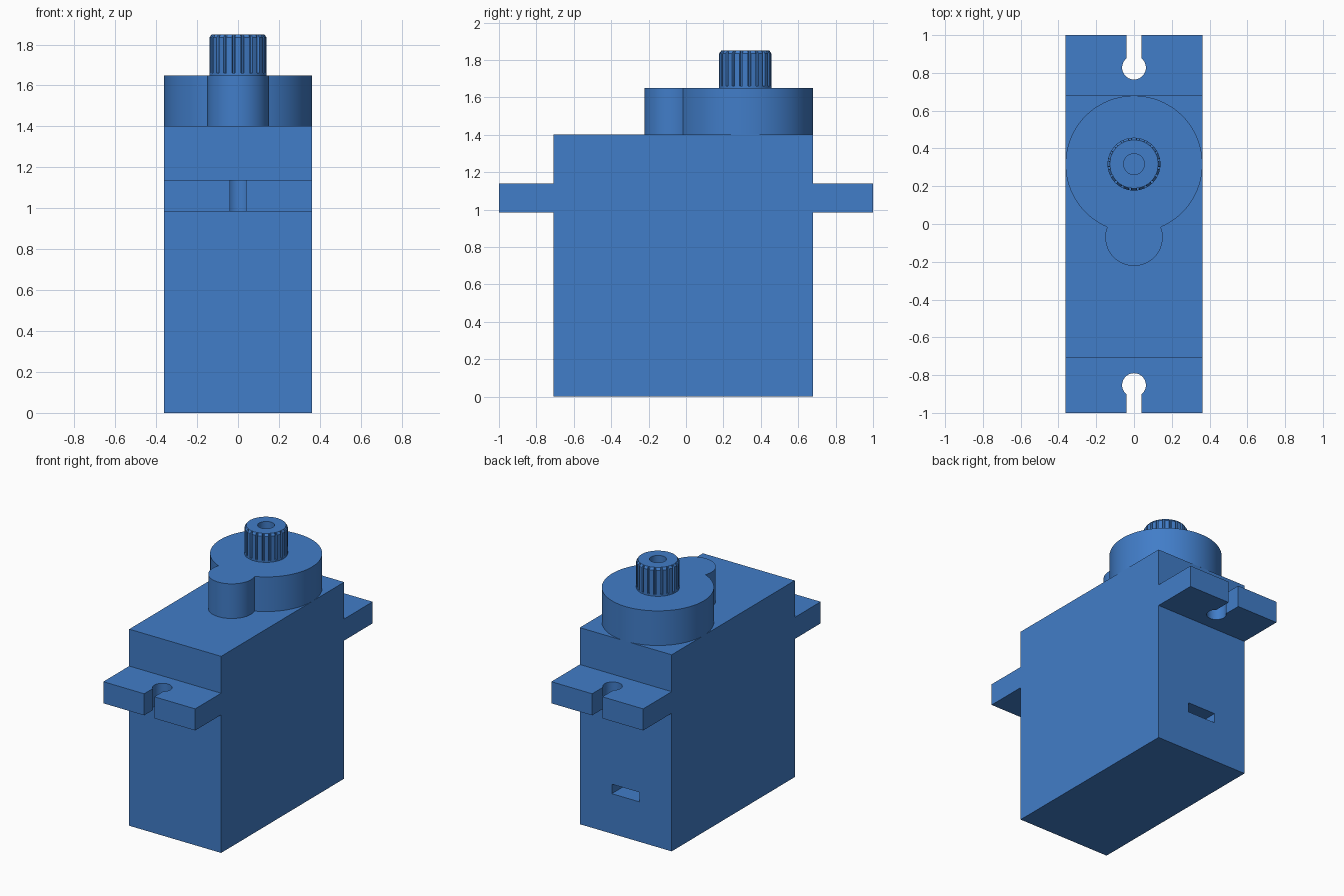
import bpy, bmesh
from math import sin, cos, pi, asin, atan2, sqrt

if "Cube" in bpy.data.objects:
    bpy.data.objects.remove(bpy.data.objects["Cube"])

W = 0.3625                   # half width of the case
Y0, Y1 = -0.708, 0.679       # case front and back
AXIS = 0.317                 # output shaft position in y

blue = bpy.data.materials.new("blue plastic")
blue.diffuse_color = (0.053, 0.205, 0.58, 1)
blue.use_nodes = True
blue.node_tree.nodes["Principled BSDF"].inputs["Base Color"].default_value = blue.diffuse_color


def finish(name, bm, smooth=True):
    bmesh.ops.recalc_face_normals(bm, faces=bm.faces)
    me = bpy.data.meshes.new(name)
    bm.to_mesh(me)
    bm.free()
    me.materials.append(blue)
    ob = bpy.data.objects.new(name, me)
    bpy.context.collection.objects.link(ob)
    if smooth:
        bpy.ops.object.select_all(action='DESELECT')
        ob.select_set(True)
        bpy.context.view_layer.objects.active = ob
        bpy.ops.object.shade_smooth_by_angle(angle=pi / 6)
    return ob


def arc(cy, r, a0, a1, n):
    return [(r * cos(a0 + (a1 - a0) * i / n), cy + r * sin(a0 + (a1 - a0) * i / n))
            for i in range(n + 1)]


def extrude(name, pts, z0, z1, smooth=True):
    bm = bmesh.new()
    low = [bm.verts.new((x, y, z0)) for x, y in pts]
    high = [bm.verts.new((x, y, z1)) for x, y in pts]
    bm.faces.new(low)
    bm.faces.new(high)
    for i in range(len(pts)):
        j = (i + 1) % len(pts)
        bm.faces.new((low[i], low[j], high[j], high[i]))
    return finish(name, bm, smooth)


def box(name, x, y0, y1, z0, z1):
    return extrude(name, [(-x, y0), (x, y0), (x, y1), (-x, y1)], z0, z1, False)


# Case with the cable opening cut into its back
case = box("case", W, Y0, Y1, 0, 1.402)
cutter = box("cable_slot_cutter", 0.11, Y1 - 0.3, Y1 + 0.1, 0.285, 0.353)
cutter.hide_render = True
cut = case.modifiers.new("cable slot", 'BOOLEAN')
cut.operation = 'DIFFERENCE'
cut.solver = 'EXACT'
cut.object = cutter
bpy.context.view_layer.objects.active = case
bpy.ops.object.modifier_apply(modifier=cut.name)
bpy.data.objects.remove(cutter)


# Mounting tabs with keyhole slots open to the outer edge
def tab(name, side, inner, hole, r=0.063, slot=0.04):
    a = asin(slot / r)
    pts = [(-W, inner), (-W, 1), (-slot, 1)]
    pts += arc(hole, r, pi / 2 + a, 5 * pi / 2 - a, 40)
    pts += [(slot, 1), (W, 1), (W, inner)]
    extrude(name, [(x, side * y) for x, y in pts], 0.985, 1.139)


tab("front_tab", -1, -Y0, 0.853)
tab("back_tab", 1, Y1, 0.828)

# Gear housing: outline of a large and a small circle joined
R, r, cy = W, 0.152, -0.07
d = AXIS - cy
k = (d * d + R * R - r * r) / (2 * d)
h = sqrt(R * R - k * k)
big = atan2(-k, h)
small = atan2(d - k, h)
outline = arc(AXIS, R, big, pi - big, 96)
outline += arc(cy, r, pi - small, 2 * pi + small, 48)[1:-1]
extrude("gear_housing", outline, 1.402, 1.649)

# Splined output shaft: rings of (angle, crest or root) bridged upwards
TEETH = 20
OUT, ROOT = 0.14, 0.128
steps = [(-0.32, 0), (0, 0), (0.32, 0), (0.4, 1), (0.6, 1)]
spokes = [((t + s) * 2 * pi / TEETH, root) for t in range(TEETH) for s, root in steps]
levels = [(1.649, OUT, OUT), (1.66, OUT, OUT), (1.66, OUT, ROOT), (1.834, OUT, ROOT),
          (1.85, 0.1285, 0.128), (1.85, 0.055, 0.055), (1.70, 0.055, 0.055)]
bm = bmesh.new()
rings = []
for z, crest, root in levels:
    rings.append([bm.verts.new(((root if g else crest) * cos(a),
                                AXIS + (root if g else crest) * sin(a), z))
                  for a, g in spokes])
for lo, hi in zip(rings, rings[1:]):
    for i in range(len(lo)):
        j = (i + 1) % len(lo)
        bm.faces.new((lo[i], lo[j], hi[j], hi[i]))
bm.faces.new(rings[0])
bm.faces.new(rings[-1])
bmesh.ops.remove_doubles(bm, verts=bm.verts, dist=1e-5)
finish("output_shaft", bm)
